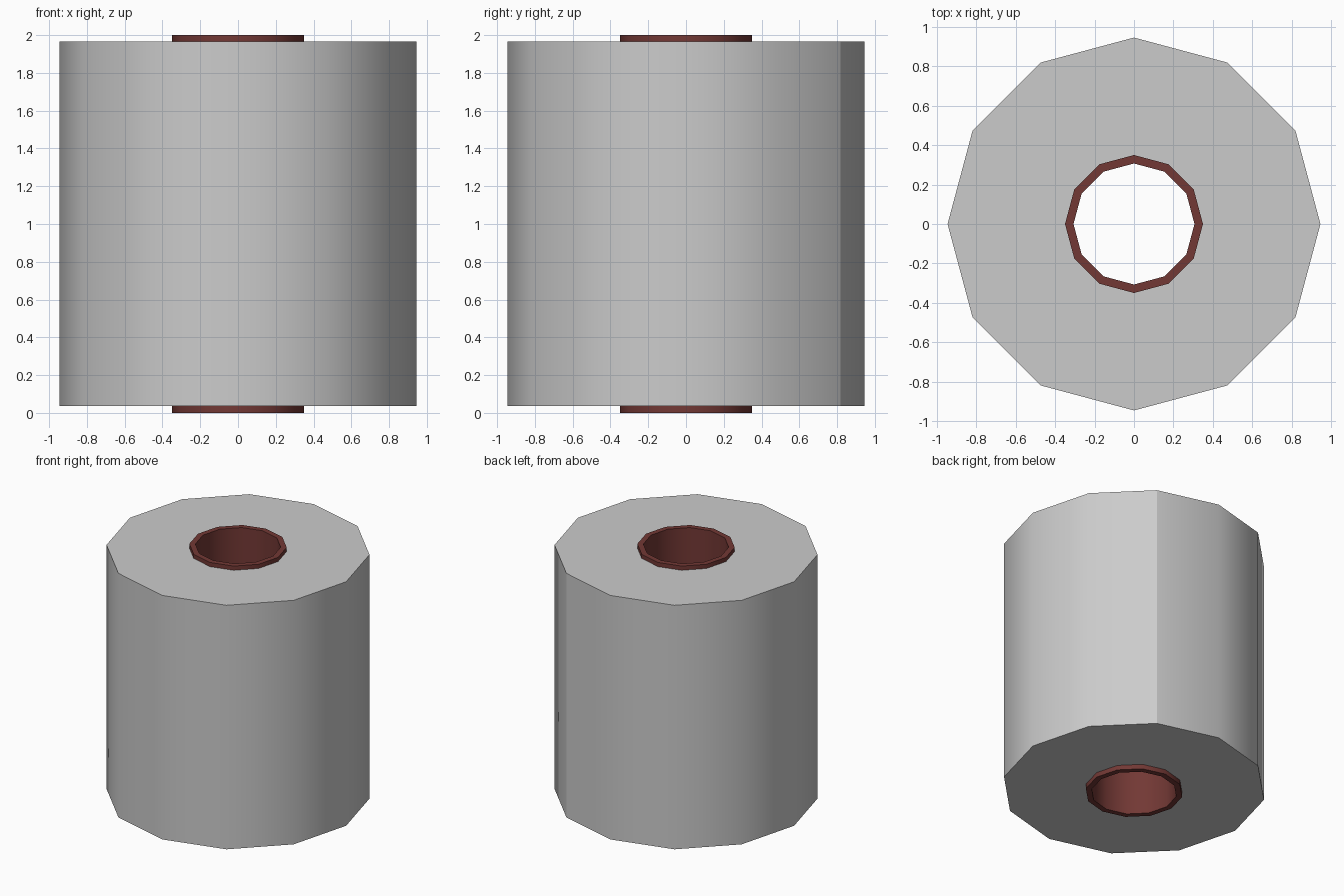
import bpy, bmesh, math

if "Cube" in bpy.data.objects:
    bpy.data.objects.remove(bpy.data.objects["Cube"])

SIDES = 12


def ring(name, r_out, r_in, z0, z1, color=None, seam_deg=None):
    """Hollow prism: a square profile swept around z."""
    bm = bmesh.new()
    profile = [(r_out, z0), (r_out, z1), (r_in, z1), (r_in, z0)]
    loops = []
    for i in range(SIDES):
        a = 2 * math.pi * i / SIDES
        loops.append([bm.verts.new((r * math.cos(a), r * math.sin(a), z)) for r, z in profile])
    for i in range(SIDES):
        p, q = loops[i], loops[(i + 1) % SIDES]
        for k in range(4):
            n = (k + 1) % 4
            bm.faces.new((p[k], q[k], q[n], p[n]))
    bmesh.ops.recalc_face_normals(bm, faces=bm.faces)
    mesh = bpy.data.meshes.new(name)
    bm.to_mesh(mesh)
    bm.free()
    obj = bpy.data.objects.new(name, mesh)
    bpy.context.collection.objects.link(obj)

    # Smooth walls, crisp rims
    bpy.ops.object.select_all(action='DESELECT')
    obj.select_set(True)
    bpy.context.view_layer.objects.active = obj
    bpy.ops.object.shade_smooth_by_angle(angle=math.radians(40))

    # Loose end of the sheet: one sharp vertical edge
    if seam_deg is not None:
        first = 4 * round(seam_deg * SIDES / 360)
        for e in mesh.edges:
            if set(e.vertices) == {first, first + 1}:
                e.use_edge_sharp = True

    if color:
        mat = bpy.data.materials.new(name + "_material")
        mat.diffuse_color = color
        mat.use_nodes = True
        mat.node_tree.nodes["Principled BSDF"].inputs["Base Color"].default_value = mat.diffuse_color
        mesh.materials.append(mat)
    return obj


# Wound paper
ring("paper_roll", 0.946, 0.349, 0.037, 1.967, seam_deg=60)

# Cardboard core, open through the middle
ring("cardboard_core", 0.35, 0.307, 0.0, 2.0, color=(0.17, 0.04, 0.035, 1))
